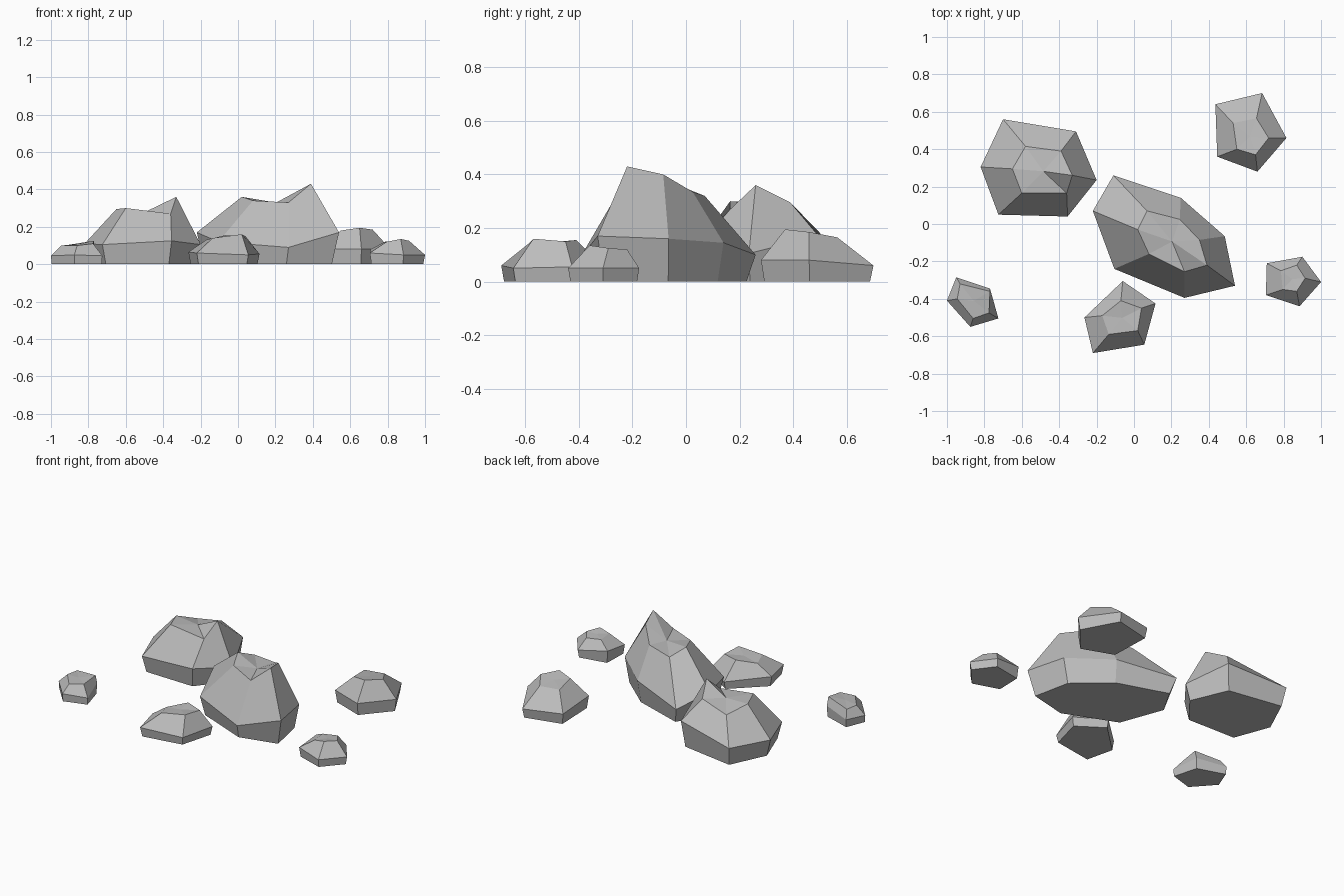
import bpy
import bmesh
from mathutils import Vector

# Remove the default object
default_cube = bpy.data.objects.get("Cube")
if default_cube:
    bpy.data.objects.remove(default_cube, do_unlink=True)

# Single stone colour
stone = bpy.data.materials.new("stone_grey")
stone.use_nodes = True
stone_colour = (.5, .5, .5, 1)
stone.diffuse_color = stone_colour
shader = stone.node_tree.nodes["Principled BSDF"]
shader.inputs["Base Color"].default_value = stone_colour
shader.inputs["Roughness"].default_value = .9


def average(points):
    return sum(points, Vector()) / len(points)


def bridge(bm, lower, upper):
    """Join two rings that have the same number of corners."""
    count = len(lower)
    for i in range(count):
        j = (i + 1) % count
        bm.faces.new((lower[i], lower[j], upper[j], upper[i]))


def make_rock(name, rim, crown, foot_scale=.94, dip=0):
    """Faceted boulder: a foot on the ground, a wide rim and a narrow crown."""
    rim = [Vector(p) for p in rim]
    crown = [Vector(p) for p in crown]

    # The foot is the rim drawn in slightly and dropped to the ground
    middle = average(rim)
    foot = [middle.lerp(p, foot_scale) for p in rim]
    for p in foot:
        p.z = 0

    bm = bmesh.new()
    foot_ring, rim_ring, crown_ring = (
        [bm.verts.new(p) for p in ring] for ring in (foot, rim, crown))
    bm.faces.new(foot_ring)
    bridge(bm, foot_ring, rim_ring)
    bridge(bm, rim_ring, crown_ring)

    # Close the crown with a fan around its (slightly sunken) middle
    tip = bm.verts.new(average(crown) - Vector((0, 0, dip)))
    for a, b in zip(crown_ring, crown_ring[1:] + crown_ring[:1]):
        bm.faces.new((a, b, tip))

    bmesh.ops.recalc_face_normals(bm, faces=bm.faces[:])
    mesh = bpy.data.meshes.new(name)
    bm.to_mesh(mesh)
    bm.free()
    mesh.materials.append(stone)
    rock = bpy.data.objects.new(name, mesh)
    bpy.context.scene.collection.objects.link(rock)
    return rock


# Large boulder in the middle, with a leaning peak
make_rock(
    "central_boulder",
    rim=[(-.11, .26, .1), (.25, .14, .145), (.485, -.065, .16), (.54, -.33, .17),
         (.27, -.395, .09), (-.105, -.24, .12), (-.22, .07, .17)],
    crown=[(.07, .07, .32), (.245, .025, .335), (.35, -.085, .4), (.39, -.22, .43),
           (.27, -.255, .33), (.08, -.16, .34), (.02, -.03, .36)],
    foot_scale=.9, dip=.03)

# Second boulder at the back
make_rock(
    "back_boulder",
    rim=[(-.7, .56, .12), (-.31, .495, .17), (-.2, .235, .105),
         (-.355, .04, .125), (-.725, .05, .105), (-.82, .305, .11)],
    crown=[(-.58, .415, .25), (-.39, .39, .295), (-.33, .26, .36),
           (-.36, .165, .27), (-.6, .165, .3), (-.65, .295, .295)],
    foot_scale=.91, dip=.01)

# Four small stones scattered around
make_rock(
    "right_small_stone",
    rim=[(-.95, -.285, .05), (-.77, -.345, .07), (-.725, -.505, .045),
         (-.875, -.55, .05), (-1, -.41, .045)],
    crown=[(-.93, -.32, .1), (-.77, -.36, .125), (-.775, -.475, .11),
           (-.86, -.505, .1), (-.945, -.4, .1)],
    foot_scale=.97)

make_rock(
    "front_small_stone",
    rim=[(-.06, -.305, .05), (.115, -.425, .055), (.055, -.645, .05),
         (-.22, -.69, .06), (-.265, -.5, .065)],
    crown=[(-.07, -.41, .155), (.04, -.45, .15), (.02, -.57, .16),
           (-.135, -.59, .14), (-.17, -.49, .13)])

make_rock(
    "left_small_stone",
    rim=[(.9, -.175, .05), (1, -.31, .05), (.885, -.44, .05),
         (.705, -.38, .06), (.71, -.21, .08)],
    crown=[(.87, -.22, .12), (.915, -.29, .125), (.87, -.36, .135),
           (.795, -.35, .12), (.785, -.25, .12)])

make_rock(
    "back_small_stone",
    rim=[(.685, .7, .06), (.815, .46, .08), (.66, .28, .08),
         (.445, .36, .08), (.435, .64, .07)],
    crown=[(.655, .565, .165), (.72, .46, .185), (.65, .37, .195),
           (.55, .4, .18), (.53, .54, .165)])
